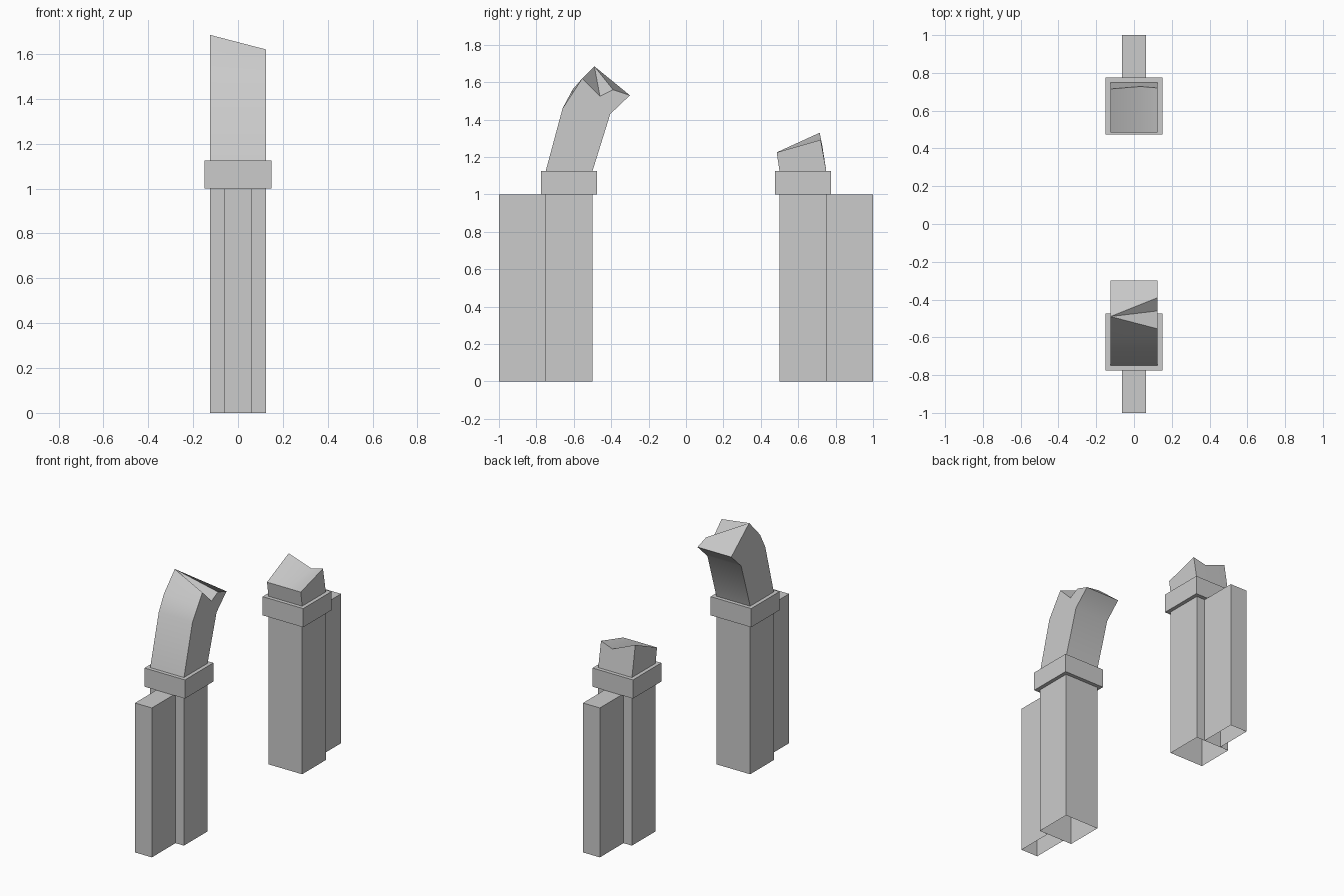
import bpy, bmesh, math

cube = bpy.data.objects.get("Cube")
if cube:
    bpy.data.objects.remove(cube, do_unlink=True)

stone = bpy.data.materials.new("grey_stone")
stone.use_nodes = True
GREY = (0.6, 0.6, 0.6, 1)
stone.diffuse_color = GREY
stone.node_tree.nodes["Principled BSDF"].inputs["Base Color"].default_value = GREY


def add_object(name, bm, smooth=False):
    bmesh.ops.recalc_face_normals(bm, faces=bm.faces)
    mesh = bpy.data.meshes.new(name)
    bm.to_mesh(mesh)
    bm.free()
    mesh.materials.append(stone)
    obj = bpy.data.objects.new(name, mesh)
    bpy.context.collection.objects.link(obj)
    if smooth:
        bpy.ops.object.select_all(action='DESELECT')
        obj.select_set(True)
        bpy.context.view_layer.objects.active = obj
        bpy.ops.object.shade_smooth_by_angle(angle=math.radians(30))


def box(name, half_x, y, half_y, z0, z1, open_bottom=False):
    bm = bmesh.new()
    bmesh.ops.create_cube(bm, size=2)
    for v in bm.verts:
        v.co = (v.co.x * half_x, y + v.co.y * half_y, z0 if v.co.z < 0 else z1)
    bmesh.ops.recalc_face_normals(bm, faces=bm.faces)
    if open_bottom:
        low = [f for f in bm.faces if f.normal.z < -0.5]
        bmesh.ops.delete(bm, geom=low, context='FACES')
    add_object(name, bm)


def loft(name, sections):
    """Join side profiles (x, [(y, z), ...]); repeated points merge into fans."""
    bm = bmesh.new()
    rings = [[bm.verts.new((x, y, z)) for y, z in pts] for x, pts in sections]
    for a, b in zip(rings, rings[1:]):
        for i in range(len(a)):
            j = (i + 1) % len(a)
            bm.faces.new((a[i], a[j], b[j], b[i]))
    bm.faces.new(rings[0])
    bm.faces.new(rings[-1])
    bmesh.ops.remove_doubles(bm, verts=bm.verts, dist=0.0005)
    add_object(name, bm, smooth=True)


# Matching piers: shaft, outer buttress and cap
for label, s in (("front", -1), ("back", 1)):
    box(label + "_shaft", 0.125, s * 0.625, 0.125, 0, 1, open_bottom=True)
    box(label + "_buttress", 0.0625, s * 0.875, 0.125, 0, 1, open_bottom=True)
    box(label + "_cap", 0.15, s * 0.625, 0.15, 1, 1.125)

# Tall broken arch springing inward from the front pier
rise = [(-0.75, 1.125), (-0.66, 1.46)]
under = [(-0.30, 1.53), (-0.405, 1.43), (-0.5, 1.125)]
peak = (-0.49, 1.685)
loft("front_arch_stump", [
    (-0.125, rise + [(-0.605, 1.563)] + [peak] * 3 + under),
    (0.125, rise + [(-0.607, 1.541), (-0.555, 1.62), (-0.46, 1.525), (-0.39, 1.56)] + under),
])

# Short broken stub on the back pier
loft("back_arch_stump", [
    (x, [(0.5, 1.125), (0.485, 1.225), (y, z), (0.75, 1.125)])
    for x, y, z in ((-0.125, 0.715, 1.33), (0.035, 0.728, 1.265), (0.125, 0.72, 1.292))
])
